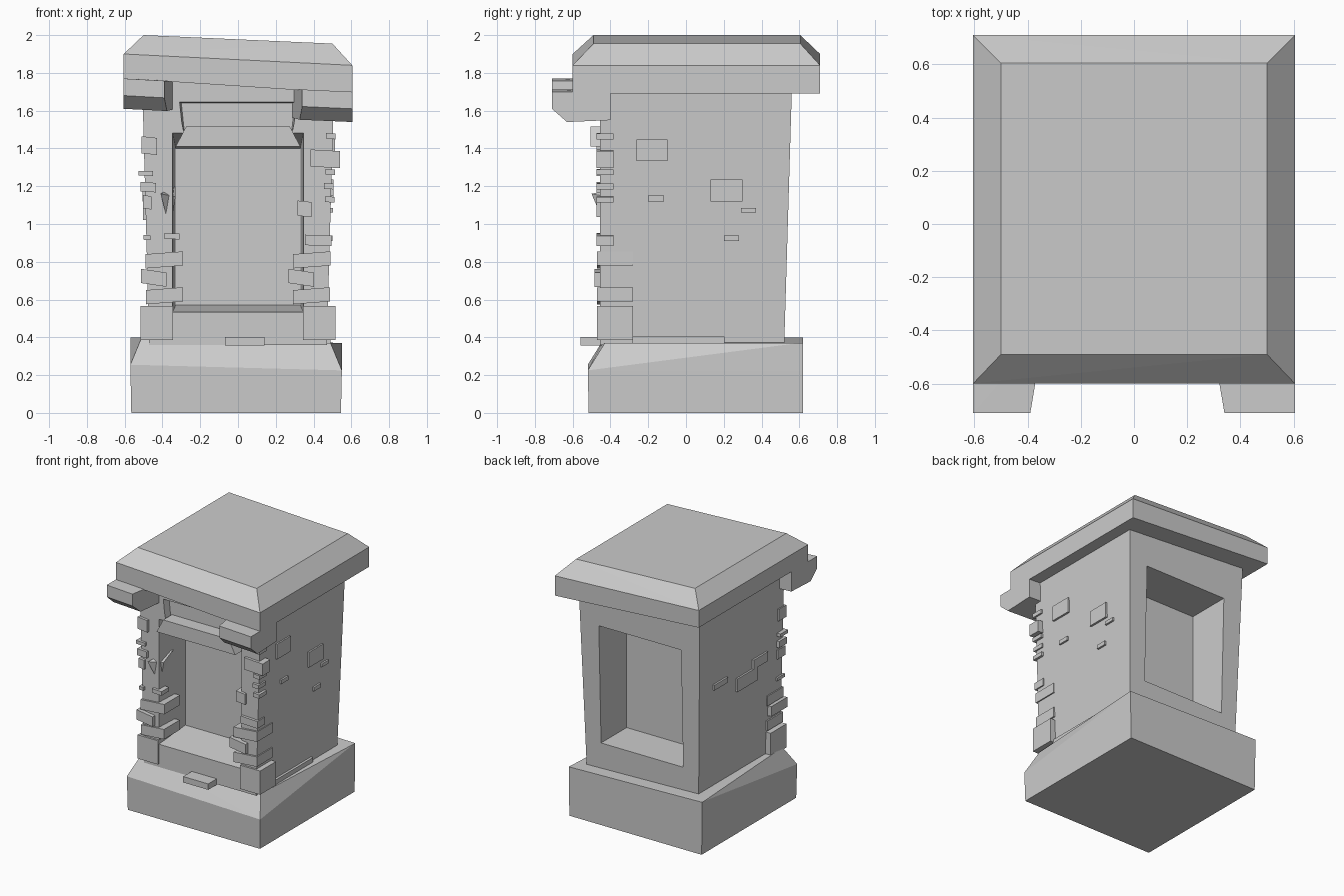
import bpy, bmesh

if "Cube" in bpy.data.objects:
    bpy.data.objects.remove(bpy.data.objects["Cube"])


def hull(name, pts):
    """Convex solid around a few corner points."""
    bm = bmesh.new()
    for p in pts:
        bm.verts.new(p)
    bmesh.ops.convex_hull(bm, input=bm.verts[:])
    bmesh.ops.dissolve_limit(bm, angle_limit=0.01, verts=bm.verts[:], edges=bm.edges[:])
    bmesh.ops.recalc_face_normals(bm, faces=bm.faces[:])
    me = bpy.data.meshes.new(name)
    bm.to_mesh(me)
    bm.free()
    ob = bpy.data.objects.new(name, me)
    bpy.context.collection.objects.link(ob)
    return ob


def rect(w, y0, y1, z, tilt=0.0):
    """Level rectangle of half width w; its right side is lowered by tilt."""
    return [(s * w, y, z - tilt * (s + 1) / 2) for s in (-1, 1) for y in (y0, y1)]


def upright(w0, z0, w1, z1, y):
    """Upright trapezoid at depth y."""
    return [(s * w, y, z) for s in (-1, 1) for w, z in ((w0, z0), (w1, z1))]


def block(name, x, y, z, w, d, h, drop=0.0):
    """Brick from its centre and size; its right end is lowered by drop."""
    return hull(name, [(x + i * w / 2, y + j * d / 2, z + k * h / 2 - i * drop / 2)
                       for i in (-1, 1) for j in (-1, 1) for k in (-1, 1)])


def carve(ob, cutter):
    m = ob.modifiers.new("recess", 'BOOLEAN')
    m.operation, m.solver, m.object = 'DIFFERENCE', 'EXACT', cutter
    cutter.hide_render = True
    cutter.hide_set(True)


# base with sloped front edge
base = hull("base", rect(.555, -.515, .62, 0) + rect(.56, -.52, .62, .255, .03)
            + rect(.56, .6, .62, .40, .03) + rect(.5, -.43, .6, .40, .03))
base.location.x = -.01

# tapered body with front niche and back recess
body = hull("body", rect(.47, -.455, .52, .36) + rect(.508, -.455, .56, 1.78, .08))
carve(body, hull("niche_cutter", upright(.35, .525, .35, 1.5, -.52) + upright(.33, .57, .33, 1.4, -.16)))
carve(body, hull("lintel_recess_cutter", upright(.28, 1.45, .32, 1.65, -.52)
                 + upright(.28, 1.45, .3, 1.64, -.4)))
carve(body, hull("back_recess_cutter", upright(.345, .57, .345, 1.47, .22)
                 + upright(.345, .57, .345, 1.47, .7)))

# lintel over the niche
hull("lintel", upright(.33, 1.41, .275, 1.515, -.505) + upright(.33, 1.41, .275, 1.515, -.2))

# crooked roof slab with chamfered top
hull("roof", rect(.605, -.6, .71, 1.77, .08) + rect(.605, -.6, .71, 1.90, .06)
     + rect(.5, -.49, .605, 2.0, .045))

# two beam ends under the roof, one profile used on both sides
beam = [(-.71, 0), (-.4, 0), (-.4, -.15), (-.63, -.16), (-.71, -.09)]
for name, s, inner, top in (("left_beam_end", -1, .39, 1.77), ("right_beam_end", 1, .34, 1.7)):
    hull(name, [(s * .605, y, top + z) for y, z in beam]
         + [(s * (inner - (y + .71) * .17), y, top + z + s * .012) for y, z in beam])

# large corner stones: courses of alternating length on both front corners
for s in (-1, 1):
    block("foot_stone", s * .43, -.375, .475, .17, .19, .18)
    for i, (x, w) in enumerate(((.39, .195), (.39, .135), (.39, .2))):
        x += .055 * (i % 2) * -s
        block("corner_stone", s * x, -.375 - .015 * (i % 2), .62 + .095 * i,
              w, .19, .075, (.02 if i % 2 else -.015))

# small stones standing proud of the front: x, z, width, height
for x, z, w, h in ((.425, .913, .14, .055), (.352, 1.08, .075, .08), (.462, 1.345, .155, .09),
                   (.48, 1.2, .05, .03), (.485, 1.13, .05, .03), (.488, 1.275, .05, .03),
                   (.49, 1.465, .05, .03), (-.35, .935, .08, .03), (-.482, .928, .035, .025),
                   (-.48, 1.115, .045, .07), (-.475, 1.195, .08, .05),
                   (-.488, 1.268, .075, .025), (-.47, 1.415, .08, .09)):
    block("small_stone", x, -.43, z, w, .09, h, h * .1)

# broken shard on the left niche edge
hull("niche_shard", [(-.41, -.5, 1.16), (-.33, -.3, 1.2), (-.33, -.42, 1.145), (-.36, -.42, .97)])

# flat stones on the side walls: side, y, z, length, height
for s, y, z, d, h in ((1, -.18, 1.39, .165, .115), (1, .215, 1.177, .17, .115),
                      (1, -.158, 1.135, .085, .03), (1, .33, 1.073, .08, .025),
                      (1, .24, .925, .08, .03), (-1, .3, 1.16, .16, .04),
                      (-1, -.02, 1.07, .24, .1), (-1, -.175, 1.155, .17, .07)):
    block("wall_stone", s * (.455 + .027 * z), y, z, .04, d, h)

# loose ledge and brick at the foot
block("side_ledge", .465, -.04, .385, .05, .485, .04)
block("loose_brick", .035, -.5, .378, .21, .115, .045)
